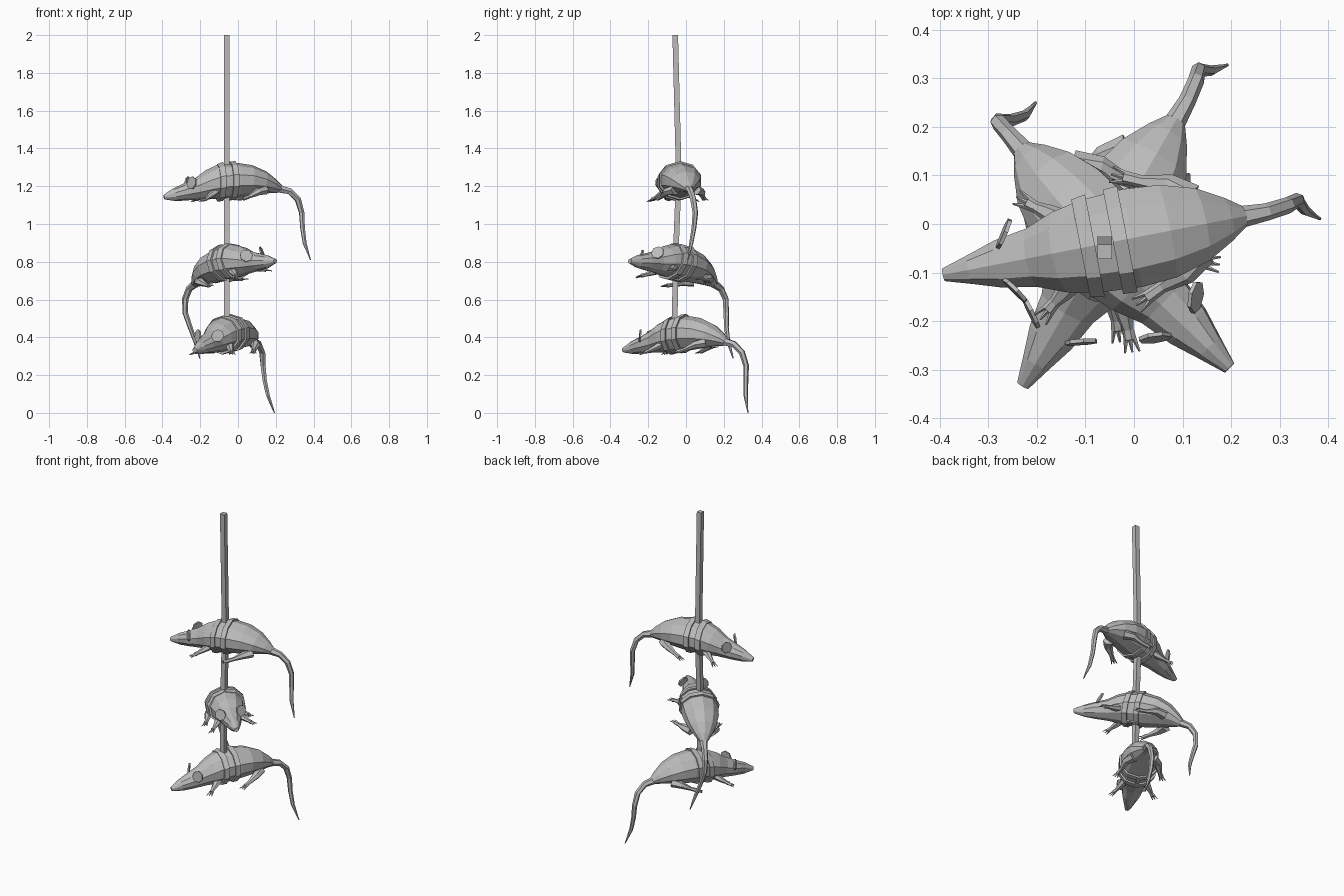
import bpy, bmesh, math
from mathutils import Vector, Euler

cube = bpy.data.objects.get("Cube")
if cube:
    bpy.data.objects.remove(cube, do_unlink=True)

grey = bpy.data.materials.new("plain_grey")
grey.use_nodes = True
GREY = (0.5, 0.5, 0.5, 1)
grey.diffuse_color = GREY
grey.node_tree.nodes["Principled BSDF"].inputs["Base Color"].default_value = GREY


def finish(name, bm):
    bmesh.ops.recalc_face_normals(bm, faces=bm.faces)
    mesh = bpy.data.meshes.new(name)
    bm.to_mesh(mesh)
    bm.free()
    mesh.materials.append(grey)
    ob = bpy.data.objects.new(name, mesh)
    bpy.context.scene.collection.objects.link(ob)
    return ob


def loft(bm, path, sides, turn=0.0):
    """Skin rings (x, y, z, half width, half height) along a path."""
    pts = [Vector(p[:3]) for p in path]
    rings = []
    for i, p in enumerate(path):
        tangent = (pts[min(i + 1, len(pts) - 1)] - pts[max(i - 1, 0)]).normalized()
        ref = Vector((1, 0, 0)) if abs(tangent.z) > 0.95 else Vector((0, 0, 1))
        side = ref.cross(tangent).normalized()
        up = tangent.cross(side)
        ring = []
        for k in range(sides):
            a = 2 * math.pi * k / sides + turn
            ring.append(bm.verts.new(pts[i] + side * math.cos(a) * p[3] + up * math.sin(a) * p[4]))
        rings.append(ring)
    for a, b in zip(rings, rings[1:]):
        for k in range(sides):
            j = (k + 1) % sides
            bm.faces.new((a[k], a[j], b[j], b[k]))
    bm.faces.new(rings[0])
    bm.faces.new(rings[-1])


# Body stations: along, height, half width, half height
BODY = [(-.338, -.088, .014, .012), (-.28, -.075, .032, .035), (-.22, -.06, .052, .046),
        (-.15, -.042, .064, .06), (-.09, -.022, .088, .08), (-.03, -.006, .102, .094),
        (.06, .002, .108, .092), (.13, 0, .102, .082), (.2, -.012, .08, .062),
        (.255, -.03, .048, .038), (.29, -.045, .023, .021)]
# Tail stations: along, side, height, radius
TAIL = [(.27, 0, -.04, .024), (.34, 0, -.057, .018), (.385, .005, -.1, .017),
        (.407, .012, -.17, .015), (.41, .004, -.25, .013), (.418, -.012, -.33, .011),
        (.445, -.035, -.42, .003)]
# Limb paths: along, side, height, radius
FRONT_LEG = [(-.075, .06, -.06, .026), (-.105, .085, -.08, .018), (-.125, .1, -.092, .012),
             (-.14, .112, -.1, .014)]
HIND_LEG = [(.19, .055, -.05, .034), (.15, .092, -.06, .025), (.1, .11, -.085, .013),
            (.065, .126, -.096, .014)]


def body():
    bm = bmesh.new()
    loft(bm, [(s, 0, z, w, h) for s, z, w, h in BODY], 10, math.pi / 10)
    return finish("body", bm)


def tail():
    bm = bmesh.new()
    loft(bm, [(x, y, z, r, r) for x, y, z, r in TAIL], 6)
    return finish("tail", bm)


def leg(name, path, m):
    """Limb with three pointed toes."""
    bm = bmesh.new()
    loft(bm, [(x, y * m, z, r, r * .8) for x, y, z, r in path], 6)
    x, y, z, r = path[-1]
    way = Vector((x, y * m, z)) - Vector((path[-2][0], path[-2][1] * m, path[-2][2]))
    way.normalize()
    across = Vector((-way.y, way.x, 0))
    for k in (-1, 0, 1):
        root = Vector((x, y * m, z)) + across * k * .008 - way * .005
        tip = root + way * .034 + across * k * .009
        loft(bm, [(*root, .006, .005), (*tip, .002, .002)], 4)
    return finish(name, bm)


def ear(name, m):
    """Thin leaf standing out from the side of the head."""
    bm = bmesh.new()
    out = Vector((.55, .83 * m, 0))
    up = Vector((0.1, 0, 1))
    centre = Vector((-.2, .06 * m, -.012))
    thick = out.cross(up).normalized() * .004
    layers = []
    for t in (-1, 1):
        layers.append([bm.verts.new(centre + thick * t + out * math.cos(a) * .034 + up * math.sin(a) * .034)
                       for a in [2 * math.pi * k / 7 + .6 for k in range(7)]])
    bm.faces.new(layers[0])
    bm.faces.new(layers[1])
    for k in range(7):
        j = (k + 1) % 7
        bm.faces.new((layers[0][k], layers[0][j], layers[1][j], layers[1][k]))
    return finish(name, bm)


def station(s):
    """Body height and half sizes at a distance along the spine."""
    for a, b in zip(BODY, BODY[1:]):
        if a[0] <= s <= b[0]:
            t = (s - a[0]) / (b[0] - a[0])
            return [a[i] + (b[i] - a[i]) * t for i in (1, 2, 3)]


def band(name, s):
    """Rope loop wrapped round the trunk."""
    bm = bmesh.new()
    rings = []
    for ds, off in ((-.015, -.01), (-.015, .01), (.015, .01), (.015, -.01)):
        z, w, h = station(s + ds)
        rings.append([bm.verts.new((s + ds, math.cos(a) * (w + off), z + math.sin(a) * (h + off)))
                      for a in [2 * math.pi * (k + .5) / 10 for k in range(10)]])
    for i in range(4):
        a, b = rings[i], rings[(i + 1) % 4]
        for k in range(10):
            j = (k + 1) % 10
            bm.faces.new((a[k], a[j], b[j], b[k]))
    return finish(name, bm)


def belly_strap():
    """Short cross tie joining the two loops underneath."""
    bm = bmesh.new()
    loft(bm, [(-.04, 0, -.098, .015, .01), (.04, 0, -.094, .015, .01)], 4, math.pi / 4)
    return finish("belly_strap", bm)


# Three hanging rats: name, position, roll, pitch, yaw in degrees
RATS = [("top", (-.06, -.04, 1.23), 0, 0, 11),
        ("middle", (-.05, -.05, .80), -8, 15, 133),
        ("bottom", (-.06, -.04, .42), 0, 0, 60)]

for level, place, roll, pitch, yaw in RATS:
    parts = [body(), tail(), belly_strap(), band("front_band", -.036), band("rear_band", .032)]
    for side, m in (("left", -1), ("right", 1)):
        parts.append(ear(side + "_ear", m))
        parts.append(leg(side + "_front_leg", FRONT_LEG, m))
        parts.append(leg(side + "_hind_leg", HIND_LEG, m))
    for ob in parts:
        ob.name = level + "_rat_" + ob.name.split(".")[0]
        ob.location = place
        ob.rotation_euler = Euler([math.radians(a) for a in (roll, pitch, yaw)])

# Square hanging rope, bending slightly where it carries each rat
bm = bmesh.new()
loft(bm, [(-.06, -.06, .42, .021, .021), (-.06, -.056, .8, .021, .021),
          (-.06, -.038, 1.25, .021, .021), (-.06, -.057, 2, .021, .021)], 4, math.pi / 4)
finish("rope", bm)
